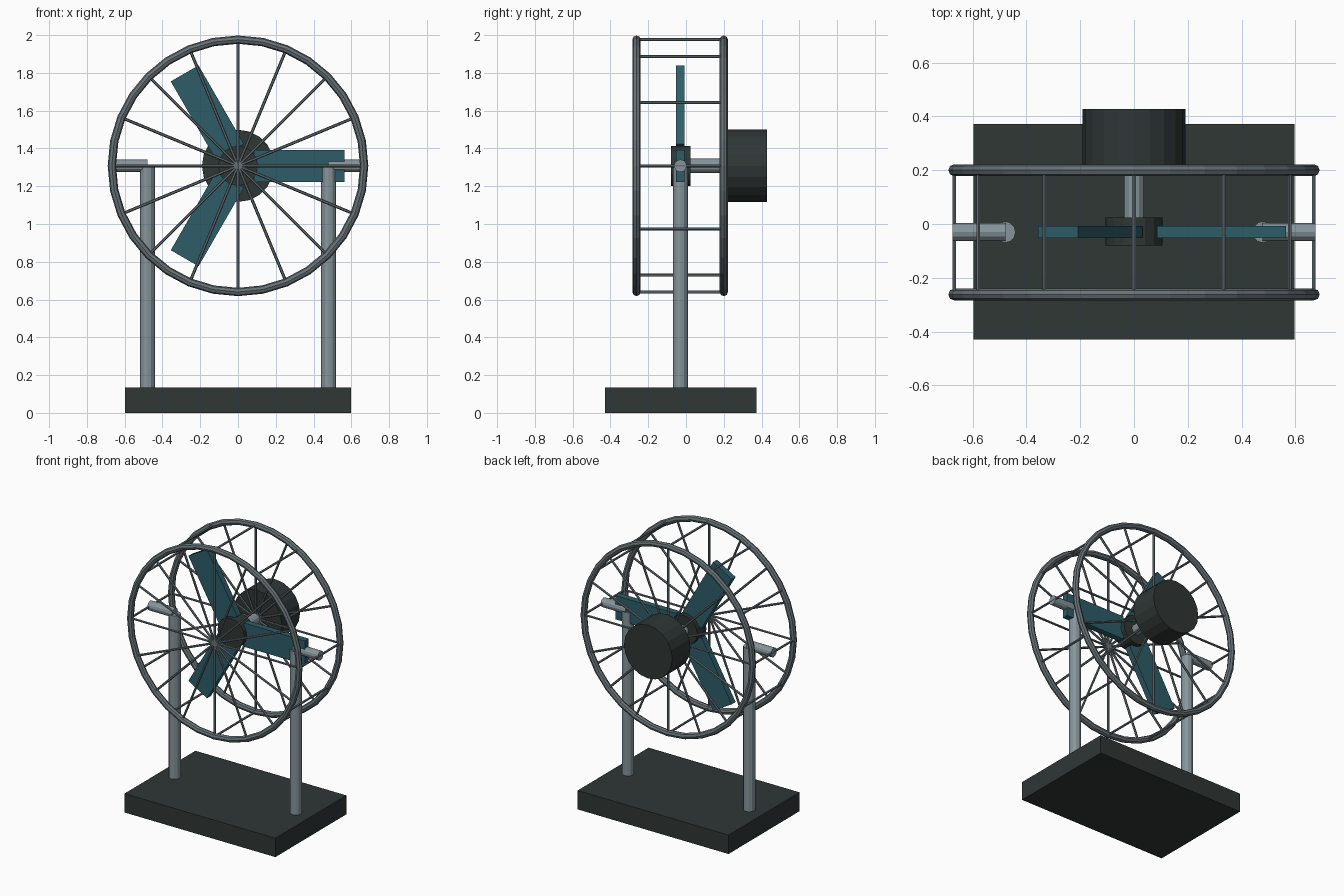
import bpy, math
from mathutils import Vector, Matrix

if "Cube" in bpy.data.objects:
    bpy.data.objects.remove(bpy.data.objects["Cube"])

CZ = 1.308            # axle height
CY = -0.03            # plane of posts and blades
RING_R = 0.668


def material(name, rgb):
    m = bpy.data.materials.new(name)
    m.diffuse_color = (*rgb, 1)
    m.use_nodes = True
    m.node_tree.nodes["Principled BSDF"].inputs["Base Color"].default_value = m.diffuse_color
    return m


DARK = material("dark_charcoal", (0.028, 0.038, 0.036))
STEEL = material("light_steel", (0.24, 0.30, 0.325))
WIRE = material("cage_grey", (0.14, 0.17, 0.185))
TEAL = material("blade_teal", (0.027, 0.11, 0.14))


def finish(name, mat):
    o = bpy.context.object
    o.name = name
    o.data.materials.append(mat)
    return o


def rod(name, a, b, r, sides, mat):
    a, b = Vector(a), Vector(b)
    d = b - a
    bpy.ops.mesh.primitive_cylinder_add(
        vertices=sides, radius=r, depth=d.length, location=(a + b) / 2,
        rotation=d.to_track_quat('Z', 'Y').to_euler())
    return finish(name, mat)


def box(name, lo, hi, mat):
    lo, hi = Vector(lo), Vector(hi)
    bpy.ops.mesh.primitive_cube_add(size=1)
    o = finish(name, mat)
    o.data.transform(Matrix.Translation((lo + hi) / 2) @ Matrix.Diagonal((*(hi - lo), 1)))
    return o


def polar(angle, r, y):
    return (r * math.cos(angle), y, CZ + r * math.sin(angle))


# base slab
box("base", (-0.597, -0.43, 0), (0.597, 0.372, 0.135), DARK)

# posts and pivot pins
for side, s in (("left", -1), ("right", 1)):
    rod(side + "_post", (s * 0.48, CY, 0.12), (s * 0.48, CY, 1.302), 0.04, 12, STEEL)
    rod(side + "_pivot_pin", (s * 0.478, CY, CZ), (s * 0.674, CY, CZ), 0.033, 12, STEEL)

# motor, shaft and hub
rod("motor", (0, 0.222, CZ), (0, 0.428, CZ), 0.191, 20, DARK)
rod("shaft", (0, 0.0, CZ), (0, 0.23, CZ), 0.038, 12, STEEL)
rod("hub", (0, -0.08, CZ), (0, 0.025, CZ), 0.106, 16, DARK)

# three flat blades around the hub
for i in range(3):
    b = box(f"blade_{i + 1}", (0.085, -0.022, -0.085), (0.565, 0.022, 0.085), TEAL)
    b.location = (0, CY, CZ)
    b.rotation_euler.y = math.radians(120 * i)

# cage rings with wire spokes
for side, y in (("front", -0.262), ("back", 0.2)):
    bpy.ops.mesh.primitive_torus_add(
        major_segments=32, minor_segments=8, major_radius=RING_R, minor_radius=0.022,
        location=(0, y, CZ), rotation=(math.pi / 2, 0, 0))
    finish(side + "_cage_ring", WIRE)
    for i in range(16):
        rod(f"{side}_spoke_{i + 1}", (0, y, CZ), polar(i * math.pi / 8, RING_R, y), 0.008, 6, WIRE)

# crossbars joining the two rings
for i in range(12):
    a = i * math.pi / 6
    rod(f"cage_crossbar_{i + 1}", polar(a, RING_R, -0.262), polar(a, RING_R, 0.2), 0.008, 6, WIRE)
